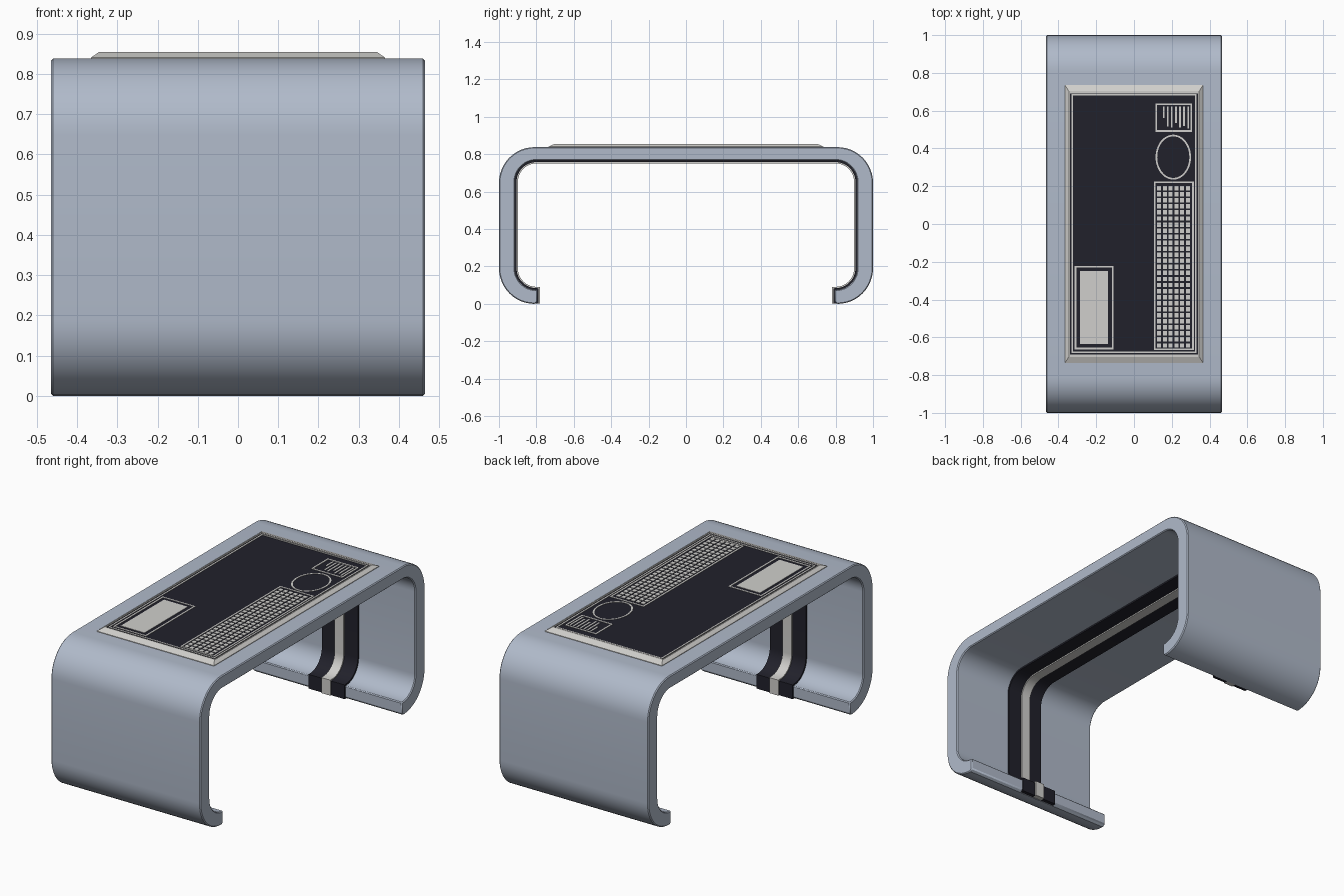
import bpy, bmesh, math

if "Cube" in bpy.data.objects:
    bpy.data.objects.remove(bpy.data.objects["Cube"])


def material(name, srgb):
    m = bpy.data.materials.new(name)
    lin = [((c / 255 + 0.055) / 1.055) ** 2.4 for c in srgb]
    m.diffuse_color = (*lin, 1)
    m.use_nodes = True
    m.node_tree.nodes["Principled BSDF"].inputs["Base Color"].default_value = m.diffuse_color
    return m


SHELL = material("blue grey shell", (176, 186, 202))
DARK = material("near black", (33, 33, 43))
LIGHT = material("pale grey", (208, 207, 204))


def finish(name, bm, mat, smooth=False):
    bmesh.ops.recalc_face_normals(bm, faces=bm.faces)
    me = bpy.data.meshes.new(name)
    bm.to_mesh(me)
    bm.free()
    me.materials.append(mat)
    ob = bpy.data.objects.new(name, me)
    bpy.context.collection.objects.link(ob)
    if smooth:
        bpy.ops.object.select_all(action='DESELECT')
        ob.select_set(True)
        bpy.context.view_layer.objects.active = ob
        bpy.ops.object.shade_smooth_by_angle(angle=math.radians(30))
    return ob


def c_path(hy, z0, z1, r, lip):
    """C-shaped path in y-z: lip points, lower arc, upper arc, then mirrored."""
    n = 12
    half = list(lip)
    for zc, start in ((z0 + r, -90), (z1 - r, 0)):
        for i in range(n + 1):
            a = math.radians(start + 90 * i / n)
            half.append((hy - r + r * math.cos(a), zc + r * math.sin(a)))
    return half + [(-y, z) for y, z in reversed(half)]


def band(name, outer, inner, hx, mat):
    """Closed band between two matching paths, extruded along x."""
    bm = bmesh.new()
    rows = [[bm.verts.new((x, y, z)) for y, z in path]
            for path, x in ((outer, -hx), (outer, hx), (inner, hx), (inner, -hx))]
    for k in range(4):
        a, b = rows[k], rows[(k + 1) % 4]
        for i in range(len(a) - 1):
            bm.faces.new((a[i], a[i + 1], b[i + 1], b[i]))
    for i in (0, -1):
        bm.faces.new([r[i] for r in rows])
    return finish(name, bm, mat, True)


# bent table shell with inward feet
shell = band("table_shell",
             c_path(1.0, 0.0, 0.838, 0.19, [(0.795, 0.012)]),
             c_path(0.915, 0.075, 0.767, 0.115, [(0.795, 0.075)]), 0.465, SHELL)
bev = shell.modifiers.new("edge", 'BEVEL')
bev.width = 0.01
bev.segments = 1
bev.limit_method = 'ANGLE'
bev.angle_limit = math.radians(50)


# stripes lining the inside and wrapping over the foot lips
def stripe(name, d, hx, mat):
    y = 0.797 - d
    band(name,
         c_path(0.95, 0.04, 0.80, 0.145, [(y, 0.003), (0.81, 0.002)]),
         c_path(0.915 - d, 0.075 + d, 0.767 - d, 0.115 - d,
                [(y, 0.004), (y, 0.074 + d)]), hx, mat)


stripe("inner_dark_stripe", 0.009, 0.112, DARK)
stripe("inner_light_stripe", 0.016, 0.028, LIGHT)

# raised frame of the top panel: nested rectangles joined by quads
bm = bmesh.new()
loops = []
for hx, hy, z in ((0.365, 0.735, 0.834), (0.365, 0.735, 0.841), (0.345, 0.703, 0.855),
                  (0.338, 0.692, 0.855), (0.338, 0.692, 0.834)):
    loops.append([bm.verts.new((sx * hx, sy * hy, z))
                  for sx, sy in ((-1, -1), (1, -1), (1, 1), (-1, 1))])
for k in range(5):
    a, b = loops[k], loops[(k + 1) % 5]
    for i in range(4):
        j = (i + 1) % 4
        bm.faces.new((a[i], a[j], b[j], b[i]))
finish("panel_frame", bm, LIGHT)


def box(bm, x0, x1, y0, y1, z0=0.849, z1=0.8535):
    v = bmesh.ops.create_cube(bm, size=1)["verts"]
    for p in v:
        p.co = (x0 if p.co.x < 0 else x1, y0 if p.co.y < 0 else y1,
                z0 if p.co.z < 0 else z1)


def outline(bm, x0, x1, y0, y1, t=0.009):
    box(bm, x0, x1, y0, y0 + t)
    box(bm, x0, x1, y1 - t, y1)
    box(bm, x0, x0 + t, y0 + t, y1 - t)
    box(bm, x1 - t, x1, y0 + t, y1 - t)


# dark panel surface
bm = bmesh.new()
box(bm, -0.3385, 0.3385, -0.6925, 0.6925, 0.835, 0.8515)
finish("panel_surface", bm, DARK)

# thin outlines
bm = bmesh.new()
outline(bm, -0.331, 0.331, -0.683, 0.687, 0.008)
outline(bm, 0.105, 0.317, -0.667, 0.226)
outline(bm, 0.113, 0.307, 0.488, 0.638)
outline(bm, -0.314, -0.108, -0.664, -0.222)
finish("panel_outlines", bm, LIGHT)

# grid of small keys
bm = bmesh.new()
px, py = 0.0305, 0.8645 / 27
for i in range(6):
    for j in range(27):
        x, y = 0.122 + px * i, -0.655 + py * j
        box(bm, x, x + 0.022, y, y + 0.0235)
finish("key_grid", bm, LIGHT)

# filled pad
bm = bmesh.new()
box(bm, -0.286, -0.138, -0.635, -0.25)
finish("touch_pad", bm, LIGHT)

# level bars
bm = bmesh.new()
for i, low in enumerate((0.56, 0.515, 0.51, 0.535, 0.51, 0.52, 0.505)):
    x = 0.153 + 0.0215 * i
    box(bm, x, x + 0.009, low, 0.622)
finish("level_bars", bm, LIGHT)

# oval dial ring
bm = bmesh.new()
n = 48
rings = []
for off, z in ((0, 0.849), (0, 0.8535), (0.009, 0.8535), (0.009, 0.849)):
    rings.append([bm.verts.new((0.208 + (0.094 - off) * math.cos(2 * math.pi * i / n),
                                0.354 + (0.119 - off) * math.sin(2 * math.pi * i / n), z))
                  for i in range(n)])
for k in range(4):
    a, b = rings[k], rings[(k + 1) % 4]
    for i in range(n):
        j = (i + 1) % n
        bm.faces.new((a[i], a[j], b[j], b[i]))
finish("dial_ring", bm, LIGHT, True)
